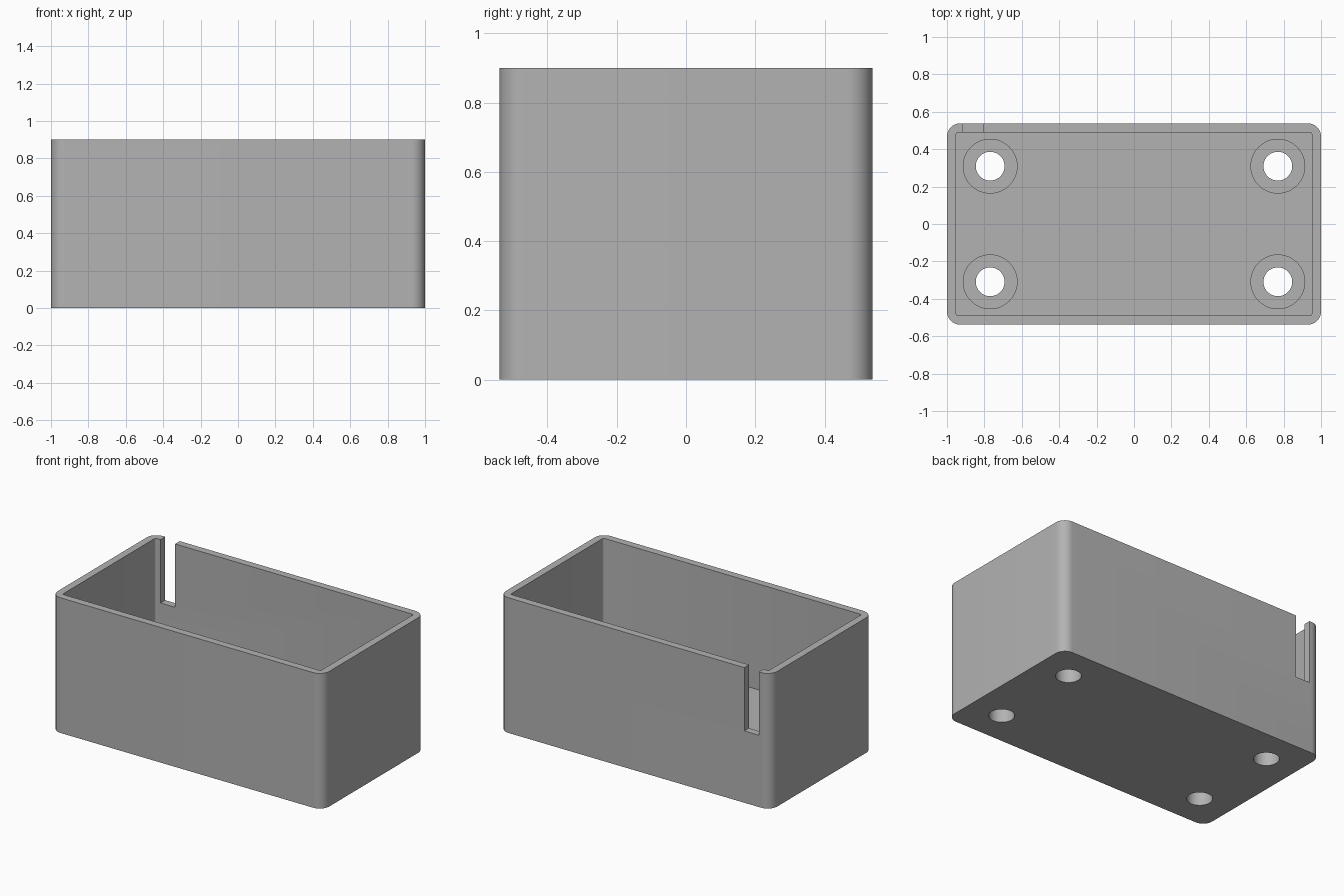
import bpy
import bmesh
from math import cos, sin, pi, radians

default = bpy.data.objects.get("Cube")
if default:
    bpy.data.objects.remove(default, do_unlink=True)

HALF_X, HALF_Y, HEIGHT = 1.0, 0.538, 0.9
WALL, FLOOR = 0.049, 0.195

grey = bpy.data.materials.new("plain grey")
grey.use_nodes = True
colour = (0.45, 0.45, 0.45, 1)
grey.diffuse_color = colour
grey.node_tree.nodes["Principled BSDF"].inputs["Base Color"].default_value = colour


def prism(name, outline, z0, z1):
    """Extrude a closed outline of (x, y) points from z0 up to z1."""
    bm = bmesh.new()
    face = bm.faces.new([bm.verts.new((x, y, z0)) for x, y in outline])
    top = bmesh.ops.extrude_face_region(bm, geom=[face])["geom"]
    verts = [v for v in top if isinstance(v, bmesh.types.BMVert)]
    bmesh.ops.translate(bm, verts=verts, vec=(0, 0, z1 - z0))
    bmesh.ops.recalc_face_normals(bm, faces=bm.faces)
    mesh = bpy.data.meshes.new(name)
    bm.to_mesh(mesh)
    bm.free()
    mesh.materials.append(grey)
    obj = bpy.data.objects.new(name, mesh)
    bpy.context.collection.objects.link(obj)
    return obj


def rounded_rectangle(hx, hy, radius, steps):
    corners = [(1, 1), (-1, 1), (-1, -1), (1, -1)]
    points = []
    for quarter, (sx, sy) in enumerate(corners):
        for i in range(steps + 1):
            a = (quarter + i / steps) * pi / 2
            points.append((sx * (hx - radius) + radius * cos(a),
                           sy * (hy - radius) + radius * sin(a)))
    return points


def circle(x, y, radius, sides=48):
    angles = [2 * pi * i / sides for i in range(sides)]
    return [(x + radius * cos(a), y + radius * sin(a)) for a in angles]


def cut(target, cutter):
    cutter.hide_render = True
    mod = target.modifiers.new("cut", 'BOOLEAN')
    mod.operation = 'DIFFERENCE'
    mod.solver = 'EXACT'
    mod.object = cutter
    bpy.context.view_layer.objects.active = target
    bpy.ops.object.modifier_apply(modifier=mod.name)
    bpy.data.objects.remove(cutter, do_unlink=True)


# Outer shell with rounded upright corners
box = prism("open_box", rounded_rectangle(HALF_X, HALF_Y, 0.07, 12), 0, HEIGHT)

# Hollow interior above the thick floor
cut(box, prism("cavity_cutter",
               rounded_rectangle(HALF_X - WALL, HALF_Y - WALL, 0.01, 3),
               FLOOR, HEIGHT + 0.2))

# Cable slot in the back wall
left, right = -0.913, -0.806
near, far = HALF_Y - WALL - 0.03, HALF_Y + 0.1
cut(box, prism("slot_cutter",
               [(left, near), (right, near), (right, far), (left, far)],
               0.478, HEIGHT + 0.2))

# Screw holes with flat recesses for the screw heads
for sx in (-1, 1):
    for sy in (-1, 1):
        x, y = sx * 0.769, sy * 0.309
        cut(box, prism("recess_cutter", circle(x, y, 0.144), FLOOR / 2, FLOOR + 0.1))
        cut(box, prism("hole_cutter", circle(x, y, 0.077), -0.1, FLOOR + 0.1))

# Smooth curves, crisp edges
bpy.ops.object.select_all(action='DESELECT')
box.select_set(True)
bpy.context.view_layer.objects.active = box
bpy.ops.object.shade_smooth_by_angle(angle=radians(35))
